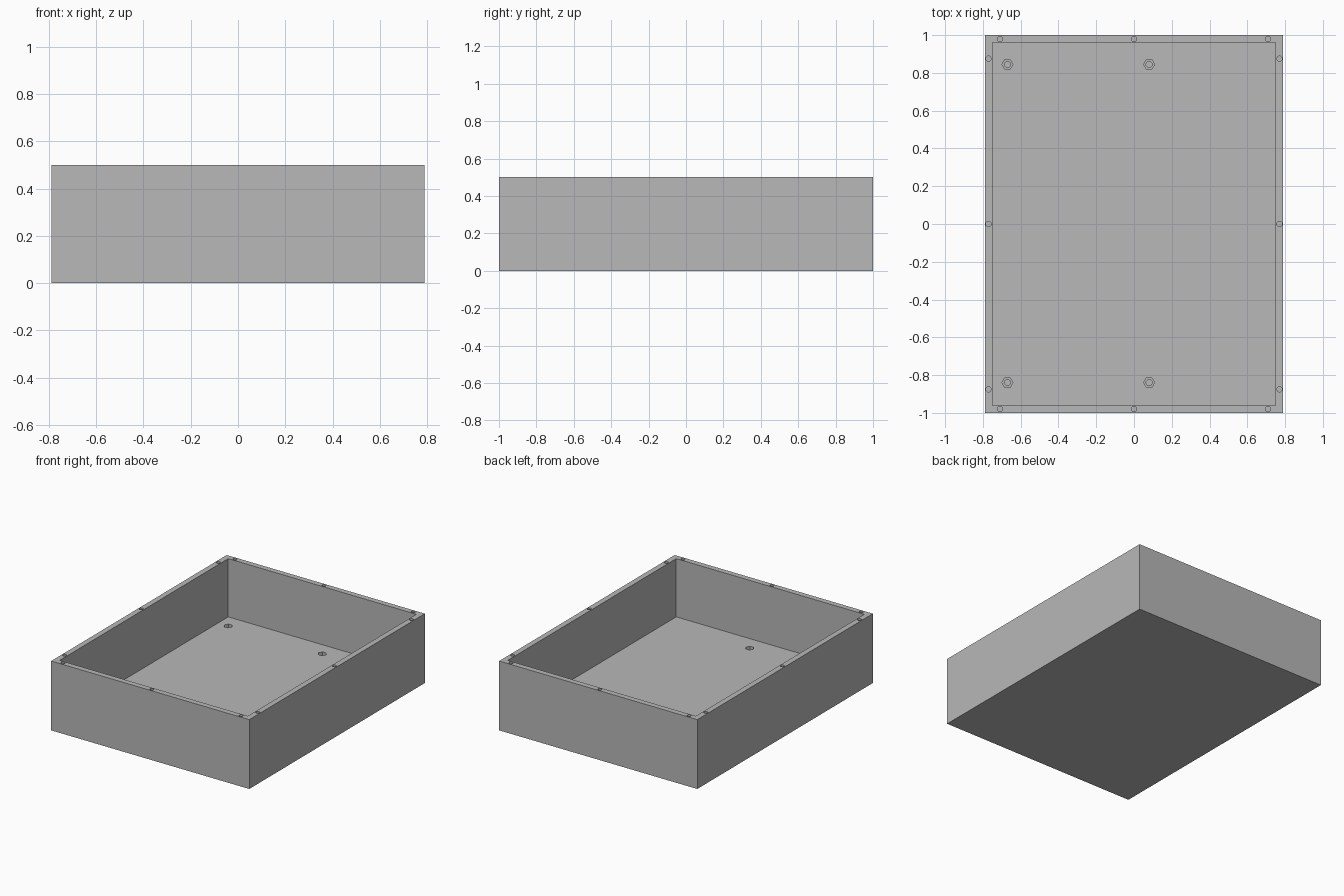
import bpy, bmesh, math

cube = bpy.data.objects.get("Cube")
if cube:
    bpy.data.objects.remove(cube, do_unlink=True)

HALF_X, HALF_Y, HEIGHT = 0.79, 1.0, 0.5
WALL, FLOOR = 0.04, 0.08

grey = bpy.data.materials.new("plain grey")
grey.use_nodes = True
grey.diffuse_color = (0.48, 0.48, 0.48, 1)
grey.node_tree.nodes["Principled BSDF"].inputs["Base Color"].default_value = grey.diffuse_color


def prism(bm, outline, bottom, top):
    """Add a closed upright prism over a counter-clockwise outline."""
    low = [bm.verts.new((x, y, bottom)) for x, y in outline]
    high = [bm.verts.new((x, y, top)) for x, y in outline]
    bm.faces.new(low[::-1])
    bm.faces.new(high)
    for i in range(len(low)):
        j = (i + 1) % len(low)
        bm.faces.new((low[i], low[j], high[j], high[i]))


def rectangle(x, y):
    return [(-x, -y), (x, -y), (x, y), (-x, y)]


def polygon(center, radius, sides):
    step = math.tau / sides
    return [(center[0] + radius * math.cos(i * step),
             center[1] + radius * math.sin(i * step)) for i in range(sides)]


def solid(name, outlines, bottom, top):
    bm = bmesh.new()
    for outline in outlines:
        prism(bm, outline, bottom, top)
    mesh = bpy.data.meshes.new(name)
    bm.to_mesh(mesh)
    bm.free()
    mesh.materials.append(grey)
    obj = bpy.data.objects.new(name, mesh)
    bpy.context.scene.collection.objects.link(obj)
    return obj


def cut(target, cutter):
    cutter.hide_render = True
    mod = target.modifiers.new(cutter.name, "BOOLEAN")
    mod.operation, mod.solver, mod.object = "DIFFERENCE", "EXACT", cutter
    bpy.context.view_layer.objects.active = target
    bpy.ops.object.modifier_apply(modifier=mod.name)
    bpy.data.objects.remove(cutter, do_unlink=True)


# Open tray: solid block with the inside hollowed out
tray = solid("open_tray", [rectangle(HALF_X, HALF_Y)], 0, HEIGHT)
cut(tray, solid("cavity", [rectangle(HALF_X - WALL, HALF_Y - WALL)], FLOOR, HEIGHT + 0.1))

# Blind screw holes around the rim
rim = [(x, side * 0.98) for side in (-1, 1) for x in (-0.71, 0, 0.71)]
rim += [(side * 0.77, y) for side in (-1, 1) for y in (-0.875, 0, 0.875)]
cut(tray, solid("rim_holes", [polygon(p, 0.014, 24) for p in rim], HEIGHT - 0.1, HEIGHT + 0.1))

# Hexagonal pockets in the floor, each with a smaller blind hole
mounts = [(x, y) for x in (-0.67, 0.08) for y in (-0.84, 0.845)]
cut(tray, solid("hex_pockets", [polygon(p, 0.029, 6) for p in mounts], FLOOR - 0.025, FLOOR + 0.1))
cut(tray, solid("mount_holes", [polygon(p, 0.016, 24) for p in mounts], FLOOR - 0.06, FLOOR + 0.1))

# Smooth round hole walls, crisp edges elsewhere
bpy.ops.object.select_all(action="DESELECT")
tray.select_set(True)
bpy.context.view_layer.objects.active = tray
bpy.ops.object.shade_smooth_by_angle(angle=math.radians(30))
